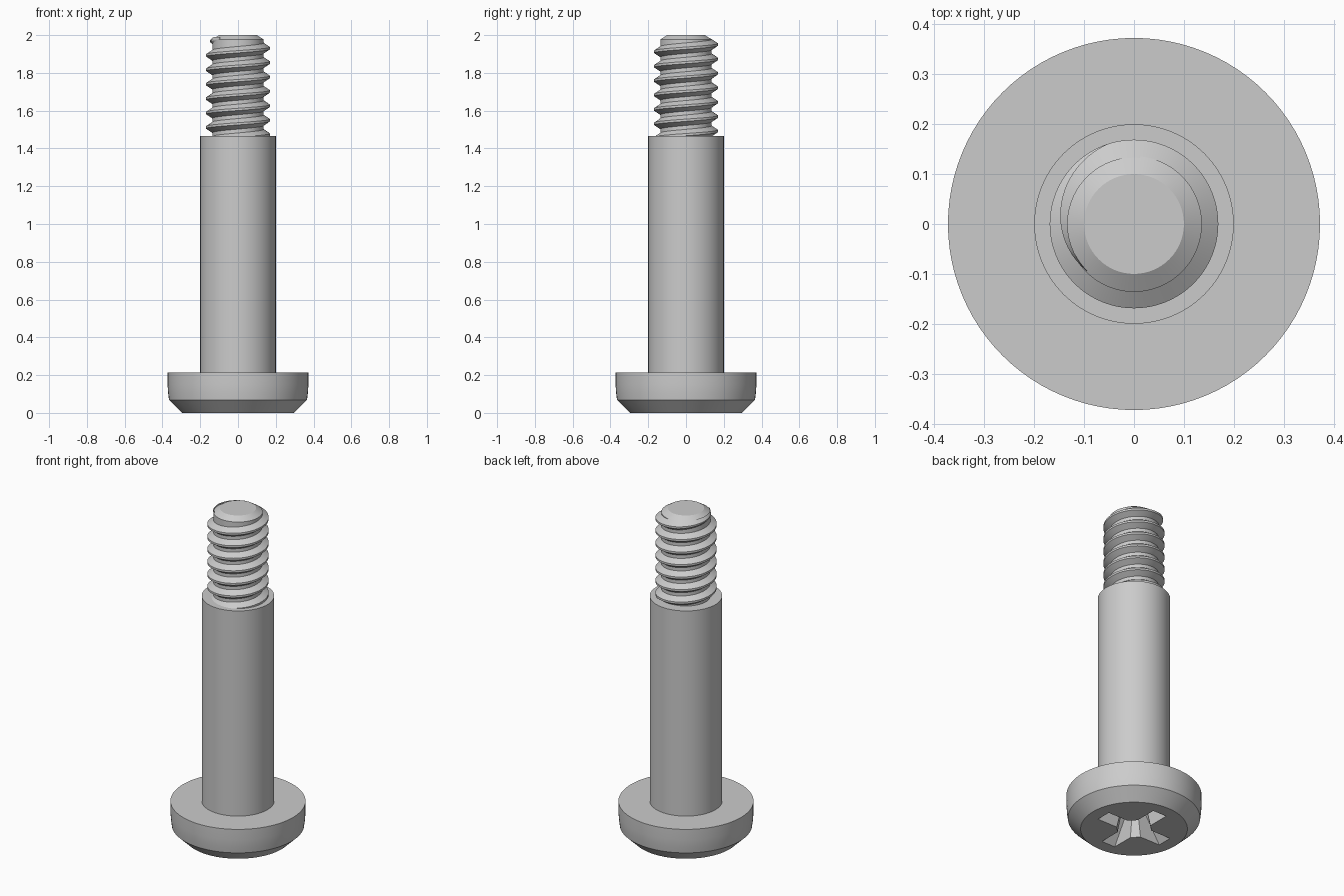
import bpy, bmesh, math
from math import cos, sin, pi

cube = bpy.data.objects.get("Cube")
if cube:
    bpy.data.objects.remove(cube)

SEGMENTS = 96
steel = bpy.data.materials.new("grey steel")
steel.use_nodes = True
colour = (0.6, 0.6, 0.6, 1)
steel.diffuse_color = colour
steel.node_tree.nodes["Principled BSDF"].inputs["Base Color"].default_value = colour


def finish(name, bm, smooth=True):
    bmesh.ops.recalc_face_normals(bm, faces=bm.faces)
    mesh = bpy.data.meshes.new(name)
    bm.to_mesh(mesh)
    bm.free()
    mesh.materials.append(steel)
    obj = bpy.data.objects.new(name, mesh)
    bpy.context.collection.objects.link(obj)
    if smooth:
        shade(obj)
    return obj


def shade(obj):
    bpy.ops.object.select_all(action='DESELECT')
    obj.select_set(True)
    bpy.context.view_layer.objects.active = obj
    bpy.ops.object.shade_smooth_by_angle(angle=math.radians(25))


def skin(bm, rings):
    """Bridge equal closed rings of points and cap both ends."""
    rows = [[bm.verts.new(p) for p in ring] for ring in rings]
    n = len(rows[0])
    for a, b in zip(rows, rows[1:]):
        for i in range(n):
            j = (i + 1) % n
            bm.faces.new((a[i], a[j], b[j], b[i]))
    bm.faces.new(rows[0])
    bm.faces.new(rows[-1])


def lathe(name, profile):
    bm = bmesh.new()
    turns = [2 * pi * i / SEGMENTS for i in range(SEGMENTS)]
    skin(bm, [[(r * cos(a), r * sin(a), z) for a in turns] for r, z in profile])
    return finish(name, bm)


# Turned parts
head = lathe("head", [(0.295, 0), (0.365, 0.068), (0.37, 0.105),
                      (0.373, 0.15), (0.373, 0.215)])
lathe("shoulder", [(0.2, 0.205), (0.2, 1.465)])
lathe("thread_core", [(0.136, 1.45), (0.136, 1.977), (0.1, 2)])

# Helical thread ridge, fading into the core at the tip
PITCH, ROOT, DEPTH = 0.0763, 0.133, 0.036
start, fade, end = -6.5, 0.3, 0.625
steps = int((end - start) * SEGMENTS)
rings = []
for i in range(steps + 1):
    t = start + (end - start) * i / steps
    a = 2 * pi * t
    k = min(1, max(0.02, (end - t) / (end - fade)))
    z = 1.931 + PITCH * t
    section = [(ROOT, -0.03), (ROOT + DEPTH * k, -0.006),
               (ROOT + DEPTH * k, 0.006), (ROOT, 0.03)]
    rings.append([(r * cos(a), r * sin(a), z + dz * (0.4 + 0.6 * k))
                  for r, dz in section])
bm = bmesh.new()
skin(bm, rings)
finish("thread", bm)


# Cross recess in the head, narrowing with depth
def cross(length, width, corner, z):
    points = []
    for q in range(4):
        c, s = cos(q * pi / 2), sin(q * pi / 2)
        for x, y in ((corner, -width), (length, -width),
                     (length, width), (corner, width)):
            points.append((x * c - y * s, x * s + y * c, z))
    return points


bm = bmesh.new()
skin(bm, [cross(0.228, 0.047, 0.088, -0.01), cross(0.11, 0.034, 0.055, 0.15),
          cross(0.03, 0.012, 0.02, 0.175)])
cutter = finish("recess_cutter", bm, smooth=False)
cut = head.modifiers.new("recess", 'BOOLEAN')
cut.operation = 'DIFFERENCE'
cut.solver = 'EXACT'
cut.object = cutter
bpy.ops.object.select_all(action='DESELECT')
head.select_set(True)
bpy.context.view_layer.objects.active = head
bpy.ops.object.modifier_move_to_index(modifier="recess", index=0)
bpy.ops.object.modifier_apply(modifier="recess")
bpy.data.objects.remove(cutter)
shade(head)
